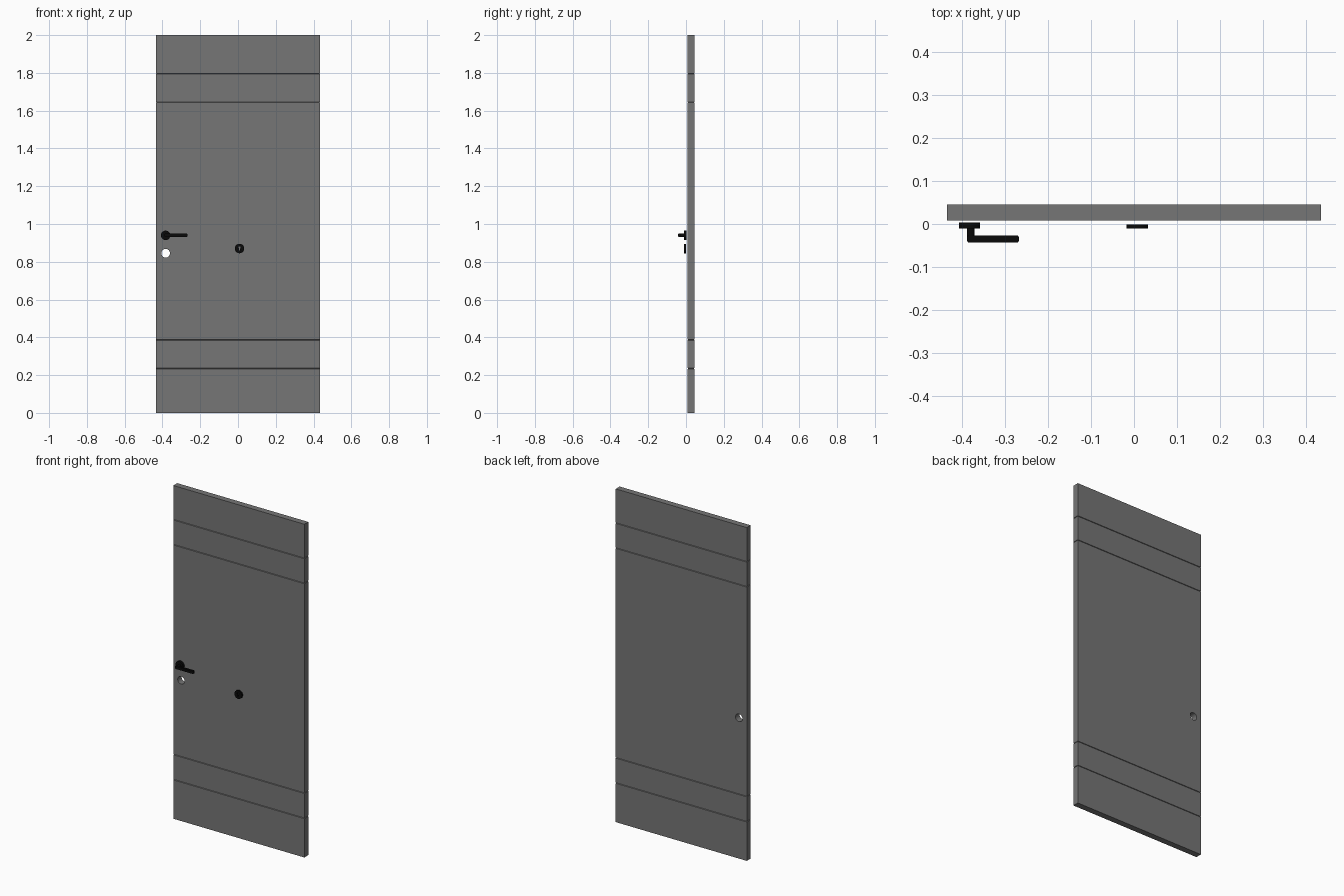
import bpy, bmesh, math
from mathutils import Matrix, Vector

if "Cube" in bpy.data.objects:
    bpy.data.objects.remove(bpy.data.objects["Cube"])


def material(name, value):
    m = bpy.data.materials.new(name)
    m.use_nodes = True
    m.diffuse_color = (value, value, value, 1)
    m.node_tree.nodes["Principled BSDF"].inputs["Base Color"].default_value = (value, value, value, 1)
    return m


grey = material("door grey", 0.18)
black = material("matt black", 0.003)


def finish(name, bm, mat, smooth=True):
    bmesh.ops.recalc_face_normals(bm, faces=bm.faces)
    mesh = bpy.data.meshes.new(name)
    bm.to_mesh(mesh)
    bm.free()
    mesh.materials.append(mat)
    ob = bpy.data.objects.new(name, mesh)
    bpy.context.collection.objects.link(ob)
    bpy.ops.object.select_all(action='DESELECT')
    ob.select_set(True)
    bpy.context.view_layer.objects.active = ob
    if smooth:
        bpy.ops.object.shade_smooth_by_angle(angle=math.radians(35))
    return ob


def add_cylinder(bm, x, z, y0, y1, r, segments=32):
    place = Matrix.Translation((x, (y0 + y1) / 2, z)) @ Matrix.Rotation(math.pi / 2, 4, 'X')
    bmesh.ops.create_cone(bm, cap_ends=True, segments=segments, radius1=r, radius2=r,
                          depth=abs(y1 - y0), matrix=place)


def add_box(bm, low, high):
    low, high = Vector(low), Vector(high)
    bmesh.ops.create_cube(bm, size=1, matrix=Matrix.Translation((low + high) / 2)
                          @ Matrix.Diagonal((*(high - low), 1)))


def cut(ob, bm):
    cutter = finish("cutter", bm, ob.data.materials[0], False)
    cutter.hide_render = True
    mod = ob.modifiers.new("cut", 'BOOLEAN')
    mod.object = cutter
    mod.solver = 'EXACT'
    bpy.context.view_layer.objects.active = ob
    bpy.ops.object.modifier_apply(modifier=mod.name)
    bpy.data.objects.remove(cutter)


# Door leaf: stacked outlines, pinched into a V groove at four heights
half, front, back = 0.435, 0.008, 0.045
levels = [(0, 0)]
for z in (0.235, 0.386, 1.645, 1.795):
    levels += [(z - 0.002, 0), (z, 0.004), (z + 0.002, 0)]
levels.append((2, 0))
bm = bmesh.new()
rings = []
for z, d in levels:
    corners = ((-half + d, front + d), (half - d, front + d), (half - d, back - d), (-half + d, back - d))
    rings.append([bm.verts.new((x, y, z)) for x, y in corners])
for a, b in zip(rings, rings[1:]):
    for i in range(4):
        j = (i + 1) % 4
        bm.faces.new((a[i], a[j], b[j], b[i]))
bm.faces.new(rings[0])
bm.faces.new(rings[-1])
door = finish("door_leaf", bm, grey, False)

# Lock bore through the leaf
bm = bmesh.new()
add_cylinder(bm, -0.383, 0.845, -0.05, 0.1, 0.023)
cut(door, bm)

# Handle: round rose, neck and straight lever
bm = bmesh.new()
add_cylinder(bm, -0.383, 0.94, -0.011, 0.003, 0.025)
finish("handle_rose", bm, black)
bm = bmesh.new()
add_cylinder(bm, -0.38, 0.94, -0.036, -0.01, 0.009, 24)
finish("handle_neck", bm, black)
bm = bmesh.new()
add_box(bm, (-0.389, -0.043, 0.931), (-0.268, -0.027, 0.949))
bmesh.ops.bevel(bm, geom=bm.edges[:], offset=0.002, segments=2, affect='EDGES')
finish("handle_lever", bm, black)

# Keyhole rose with a round-and-slot opening
bm = bmesh.new()
add_cylinder(bm, 0.008, 0.87, -0.011, -0.001, 0.025)
rose = finish("keyhole_rose", bm, black)
bm = bmesh.new()
add_cylinder(bm, 0.008, 0.876, -0.03, 0.02, 0.006, 20)
cut(rose, bm)
bm = bmesh.new()
add_box(bm, (0.005, -0.03, 0.859), (0.011, 0.02, 0.876))
cut(rose, bm)
